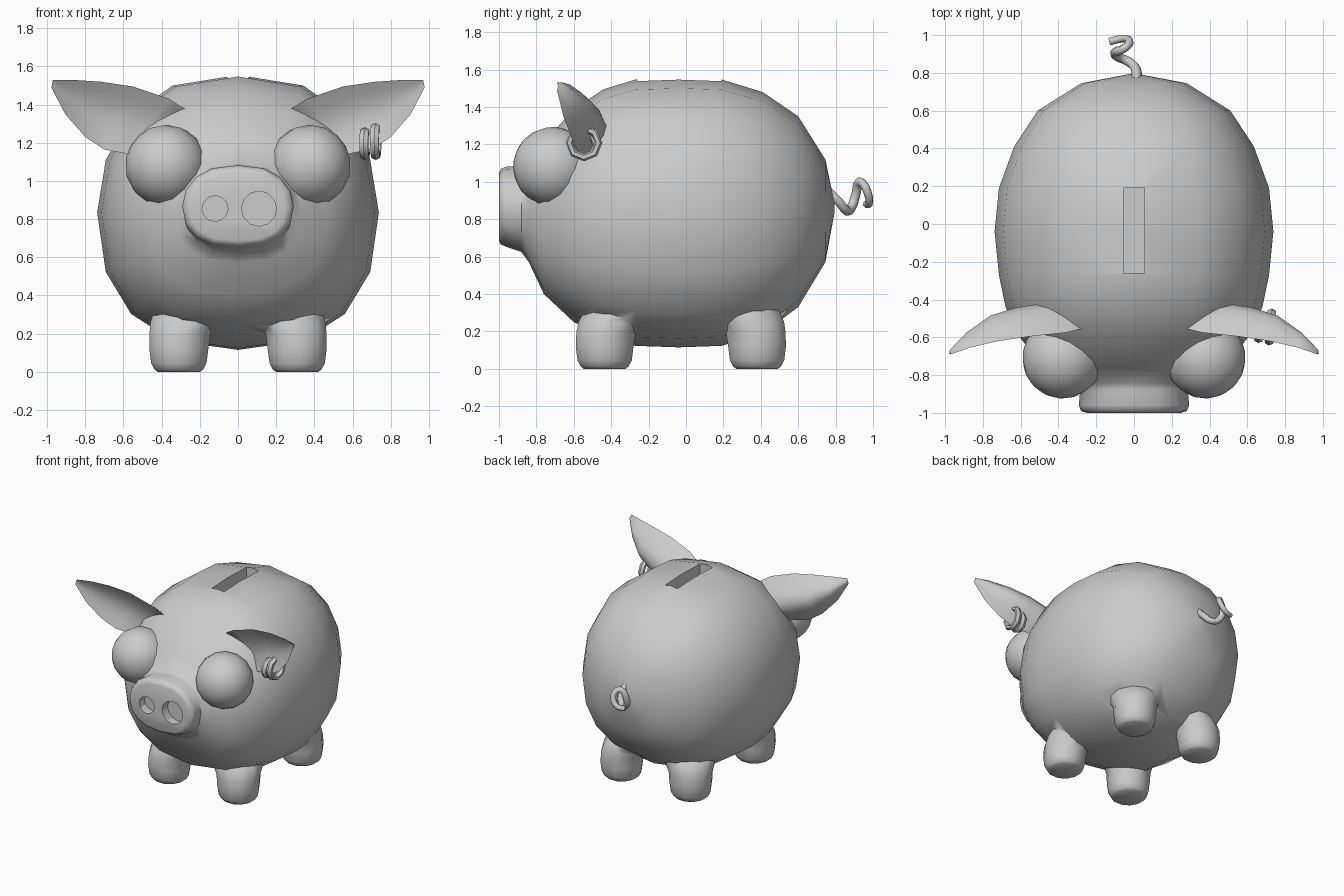
import bpy, bmesh
from math import sin, cos, pi, radians, copysign
from mathutils import Vector

if "Cube" in bpy.data.objects:
    bpy.data.objects.remove(bpy.data.objects["Cube"])


def smooth(ob, angle=50):
    bpy.ops.object.select_all(action='DESELECT')
    ob.select_set(True)
    bpy.context.view_layer.objects.active = ob
    bpy.ops.object.shade_smooth_by_angle(angle=radians(angle))


def loft(name, rings, angle=50):
    """Skin a list of equal-length rings and cap both ends."""
    bm = bmesh.new()
    rows = [[bm.verts.new(p) for p in r] for r in rings]
    n = len(rows[0])
    for a, b in zip(rows, rows[1:]):
        for i in range(n):
            j = (i + 1) % n
            bm.faces.new((a[i], a[j], b[j], b[i]))
    bm.faces.new(rows[0])
    bm.faces.new(rows[-1])
    bmesh.ops.recalc_face_normals(bm, faces=bm.faces)
    me = bpy.data.meshes.new(name)
    bm.to_mesh(me)
    bm.free()
    ob = bpy.data.objects.new(name, me)
    bpy.context.collection.objects.link(ob)
    smooth(ob, angle)
    return ob


def boolean(ob, other, operation='DIFFERENCE'):
    m = ob.modifiers.new("boolean", 'BOOLEAN')
    m.operation, m.solver, m.object = operation, 'EXACT', other
    bpy.context.view_layer.objects.active = ob
    bpy.ops.object.modifier_apply(modifier=m.name)
    bpy.data.objects.remove(other)


def power(c, e):
    return copysign(abs(c) ** e, c) if abs(c) > 1e-6 else 0.0


# Body and snout: squarish rings along y (y, half width, half height, centre z)
profile = [(0.795, 0.02, 0.02, 0.86), (0.745, 0.28, 0.275, 0.845),
           (0.60, 0.51, 0.51, 0.84), (0.41, 0.635, 0.645, 0.835),
           (0.19, 0.715, 0.712, 0.835), (-0.04, 0.738, 0.72, 0.835),
           (-0.27, 0.715, 0.712, 0.835), (-0.44, 0.68, 0.66, 0.835),
           (-0.60, 0.605, 0.57, 0.82), (-0.76, 0.475, 0.405, 0.805),
           (-0.84, 0.335, 0.26, 0.83), (-0.88, 0.285, 0.23, 0.855),
           (-0.96, 0.292, 0.215, 0.867), (-0.99, 0.28, 0.202, 0.867),
           (-1.0, 0.25, 0.18, 0.865)]
SEG = 16
rings = []
for y, rx, rz, zc in profile:
    ring = []
    for i in range(SEG):
        c, s = cos(2 * pi * i / SEG), sin(2 * pi * i / SEG)
        ring.append(Vector((rx * power(c, 0.8), y, zc + rz * power(s, 0.87 if s < 0 else 1))))
    rings.append(ring)
body = loft("body", rings)

# Legs, flaring into the belly: (z, radius, inward pull at the top)
leg_rings = [(0, 0.115, 1), (0.012, 0.132, 1), (0.045, 0.15, 1), (0.12, 0.16, 1),
             (0.2, 0.165, 0.98), (0.25, 0.185, 0.91), (0.3, 0.20, 0.82), (0.4, 0.16, 0.7)]
for sx in (-1, 1):
    for cy in (-0.435, 0.38):
        leg = loft("leg", [[Vector((sx * 0.31 * k + r * cos(2 * pi * (i + 0.5) / 12),
                                    cy * k + r * sin(2 * pi * (i + 0.5) / 12), z))
                            for i in range(12)] for z, r, k in leg_rings])
        boolean(body, leg, 'UNION')

# Coin slot
bpy.ops.mesh.primitive_cube_add(size=1, location=(0, -0.035, 1.55))
slot = bpy.context.object
slot.scale = (0.11, 0.45, 0.4)
boolean(body, slot)

# Nostrils of unequal size
for x, r in ((-0.12, 0.068), (0.11, 0.092)):
    bpy.ops.mesh.primitive_cylinder_add(vertices=12, radius=r, depth=0.14,
                                        location=(x, -1.0, 0.855), rotation=(pi / 2, 0, 0))
    boolean(body, bpy.context.object)
smooth(body, 65)

# Ears: cupped leaf sections between upper and lower edge (top, low, back depth, cup depth)
ear = [((0.22, -0.54, 1.34), (0.44, -0.49, 1.10), 0.13, 0.03),
       ((0.36, -0.575, 1.43), (0.57, -0.55, 1.14), 0.145, 0.05),
       ((0.55, -0.595, 1.495), (0.70, -0.58, 1.165), 0.145, 0.06),
       ((0.72, -0.62, 1.52), (0.80, -0.61, 1.23), 0.13, 0.05),
       ((0.87, -0.655, 1.53), (0.905, -0.655, 1.35), 0.08, 0.03),
       ((0.97, -0.69, 1.53), (0.978, -0.69, 1.49), 0.025, 0.005)]
for sx, side in ((-1, "left"), (1, "right")):
    rings = []
    for top, low, depth, cup in ear:
        t, b = Vector(top), Vector(low)
        ring = [t.lerp(b, k / 6) + Vector((0, depth * sin(pi * k / 6), 0)) for k in range(7)]
        ring += [t.lerp(b, k / 6) + Vector((0, cup * sin(pi * k / 6), 0))
                 for k in range(5, 0, -1)]
        rings.append([Vector((sx * p.x, p.y, p.z)) for p in ring])
    loft(f"{side}_ear", rings, 80)

# Bulging eyes
for sx, side in ((-1, "left"), (1, "right")):
    bpy.ops.mesh.primitive_uv_sphere_add(segments=16, ring_count=12, radius=0.214,
                                         location=(sx * 0.377, -0.71, 1.08),
                                         rotation=(radians(70), 0, sx * radians(25)))
    bpy.context.object.name = f"{side}_eye"
    smooth(bpy.context.object)

# Earrings on the right ear: octagonal hoops
for i, (x, z, r) in enumerate(((0.665, 1.195, 0.065), (0.722, 1.208, 0.078))):
    bpy.ops.mesh.primitive_torus_add(major_segments=8, minor_segments=6,
                                     major_radius=r, minor_radius=0.02,
                                     location=(x, -0.545, z),
                                     rotation=(0, pi / 2, radians(-5)))
    bpy.context.object.name = f"earring_{i + 1}"
    bpy.context.object.scale = (1, 1, 1.3)
    smooth(bpy.context.object)

# Curly tail
path = [(0.01, 0.75, 0.96), (0.01, 0.82, 0.89), (-0.03, 0.86, 0.845), (-0.085, 0.885, 0.865),
        (-0.10, 0.91, 0.94), (-0.06, 0.925, 1.0), (-0.03, 0.95, 0.985),
        (-0.03, 0.975, 0.93), (-0.07, 0.98, 0.885), (-0.13, 0.965, 0.88)]
cu = bpy.data.curves.new("tail", 'CURVE')
cu.dimensions, cu.bevel_depth, cu.bevel_resolution = '3D', 0.028, 1
cu.resolution_u, cu.use_fill_caps = 3, True
sp = cu.splines.new('BEZIER')
sp.bezier_points.add(len(path) - 1)
for i, (bp, p) in enumerate(zip(sp.bezier_points, path)):
    bp.co = p
    bp.handle_left_type = bp.handle_right_type = 'AUTO'
    bp.radius = 1.0 - 0.03 * i
tail = bpy.data.objects.new("tail", cu)
bpy.context.collection.objects.link(tail)
